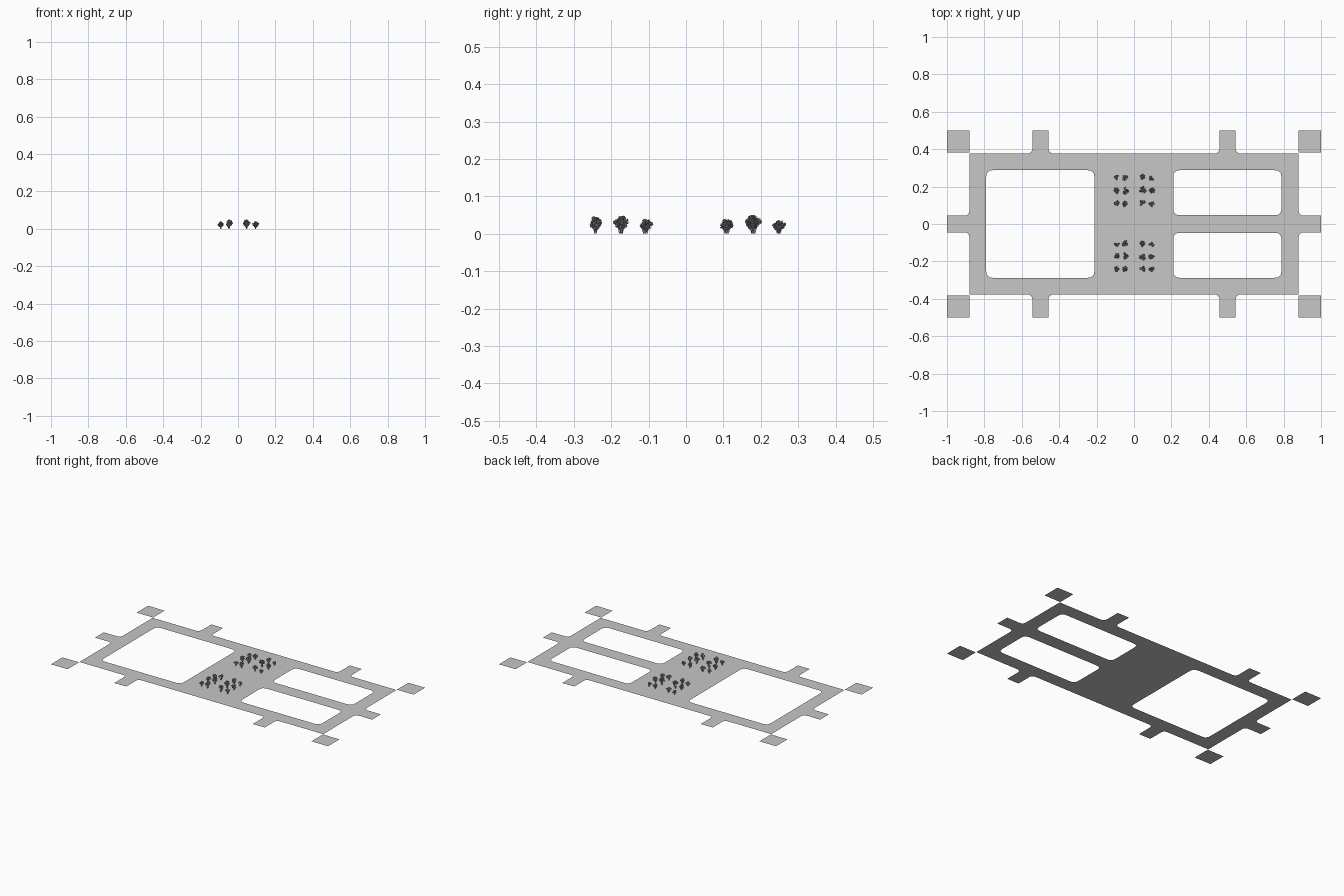
import bpy, bmesh, math, random
from mathutils import Vector

random.seed(4)
cube = bpy.data.objects.get("Cube")
if cube:
    bpy.data.objects.remove(cube, do_unlink=True)


def material(name, value):
    m = bpy.data.materials.new(name)
    m.use_nodes = True
    colour = (value, value, value, 1)
    m.diffuse_color = colour
    m.node_tree.nodes["Principled BSDF"].inputs["Base Color"].default_value = colour
    return m


paving = material("pale grey paving", 0.57)
leaf_grey = material("grey foliage", 0.36)


def mesh_from(bm, name, mat):
    me = bpy.data.meshes.new(name)
    bm.to_mesh(me)
    bm.free()
    me.materials.append(mat)
    return me


def place(me, name, loc=(0, 0, 0), scale=(1, 1, 1), turn=0):
    ob = bpy.data.objects.new(name, me)
    ob.location, ob.scale, ob.rotation_euler.z = loc, scale, turn
    bpy.context.collection.objects.link(ob)
    return ob


def rounded(corners, steps=4):
    """Outline from (x, y, radius) corners, each rounded off by its radius."""
    out = []
    for i, (x, y, r) in enumerate(corners):
        p = Vector((x, y, 0))
        if not r:
            out.append(p)
            continue
        before = Vector((*corners[i - 1][:2], 0))
        after = Vector((*corners[(i + 1) % len(corners)][:2], 0))
        a = p + (before - p).normalized() * r
        b = p + (after - p).normalized() * r
        for k in range(steps + 1):
            t = k / steps
            out.append(a * (1 - t) ** 2 + p * 2 * t * (1 - t) + b * t * t)
    return out


def rectangle(x0, x1, y0, y1, r=0):
    return rounded([(x0, y0, r), (x1, y0, r), (x1, y1, r), (x0, y1, r)])


def flat_sheet(name, loops, z=0):
    bm = bmesh.new()
    edges = []
    for loop in loops:
        vs = [bm.verts.new((p.x, p.y, z)) for p in loop]
        edges += [bm.edges.new((vs[i - 1], vs[i])) for i in range(len(vs))]
    bmesh.ops.triangle_fill(bm, use_beauty=True, use_dissolve=False,
                            edges=edges, normal=(0, 0, 1))
    for f in bm.faces:
        f.normal_update()
        if f.normal.z < 0:
            f.normal_flip()
    return place(mesh_from(bm, name, paving), name)


# Street network: one quarter of the outline, mirrored round, with three blocks left open
flare = 0.028
quarter = [(1, 0.045, 0), (0.88, 0.045, flare), (0.88, 0.377, 0),
           (0.543, 0.377, flare), (0.543, 0.5, 0), (0.457, 0.5, 0),
           (0.457, 0.377, flare)]
half = quarter + [(-x, y, r) for x, y, r in reversed(quarter)]
outline = half + [(x, -y, r) for x, y, r in reversed(half)]
flat_sheet("street_network", [
    rounded(outline),
    rectangle(-0.79, -0.212, -0.2875, 0.2875, 0.035),
    rectangle(0.21, 0.788, 0.047, 0.2875, 0.035),
    rectangle(0.21, 0.788, -0.2875, -0.047, 0.035)])

# Corner plots and the two planted plaza plates
for sx, side in ((-1, "right"), (1, "left")):
    for sy, end in ((-1, "front"), (1, "back")):
        xs, ys = sorted((sx * 0.88, sx)), sorted((sy * 0.382, sy * 0.5))
        flat_sheet(f"corner_plot_{end}_{side}", [rectangle(*xs, *ys)])
for sy, end in ((-1, "front"), (1, "back")):
    ys = sorted((sy * 0.05, sy * 0.302))
    flat_sheet(f"plaza_plate_{end}", [rectangle(-0.118, 0.118, *ys)], 0.0005)


def tree_mesh(name):
    """Unit tree: forked trunk and a ragged crown of leaf cards, height and width 1."""
    bm = bmesh.new()
    # Trunk with branches
    for k in range(4):
        a = k * math.tau / 4 + random.random()
        foot = Vector((0.03 * math.cos(a), 0.03 * math.sin(a), 0))
        tip = Vector((0.24 * math.cos(a), 0.24 * math.sin(a), 0.62))
        ring = []
        for p, r in ((foot, 0.04), (tip, 0.015)):
            ring.append([bm.verts.new(p + Vector((math.cos(t * math.tau / 3) * r,
                         math.sin(t * math.tau / 3) * r, 0))) for t in range(3)])
        for t in range(3):
            u = (t + 1) % 3
            bm.faces.new((ring[0][t], ring[0][u], ring[1][u], ring[1][t]))
    # Leaf clusters
    for k in range(14):
        a, h = random.uniform(0, math.tau), random.uniform(-1, 1)
        w = math.sqrt(1 - h * h) * random.uniform(0.2, 0.36)
        hub = Vector((w * math.cos(a), w * math.sin(a), 0.64 + 0.22 * h))
        for _ in range(26):
            d = Vector([random.gauss(0, 1) for _ in range(3)]).normalized()
            c = hub + d * random.uniform(0.05, 0.15)
            n = Vector([random.gauss(0, 1) for _ in range(3)]).normalized()
            u = n.orthogonal().normalized() * 0.075
            v = n.cross(u) * 0.7
            bm.faces.new([bm.verts.new(c + q) for q in (-u, v, u, -v)])
    return mesh_from(bm, name, leaf_grey)


# Two tree groves: rows of (y, height, width), columns of (x, size)
variants = [tree_mesh(f"tree_{k}") for k in range(3)]
rows = [(-0.245, 0.046, 0.037), (-0.174, 0.049, 0.040), (-0.108, 0.039, 0.037),
        (0.109, 0.039, 0.037), (0.179, 0.051, 0.044), (0.248, 0.036, 0.036)]
columns = [(-0.092, 0.78), (-0.048, 1), (0.046, 1), (0.094, 0.78)]
for i, (y, height, width) in enumerate(rows):
    for j, (x, size) in enumerate(columns):
        place(variants[(i + j) % 3], f"tree_row{i + 1}_col{j + 1}",
              (x, y + random.uniform(-0.004, 0.004), 0),
              (width * (0.5 + size / 2), width * (0.5 + size / 2), height * size),
              random.uniform(0, math.tau))
